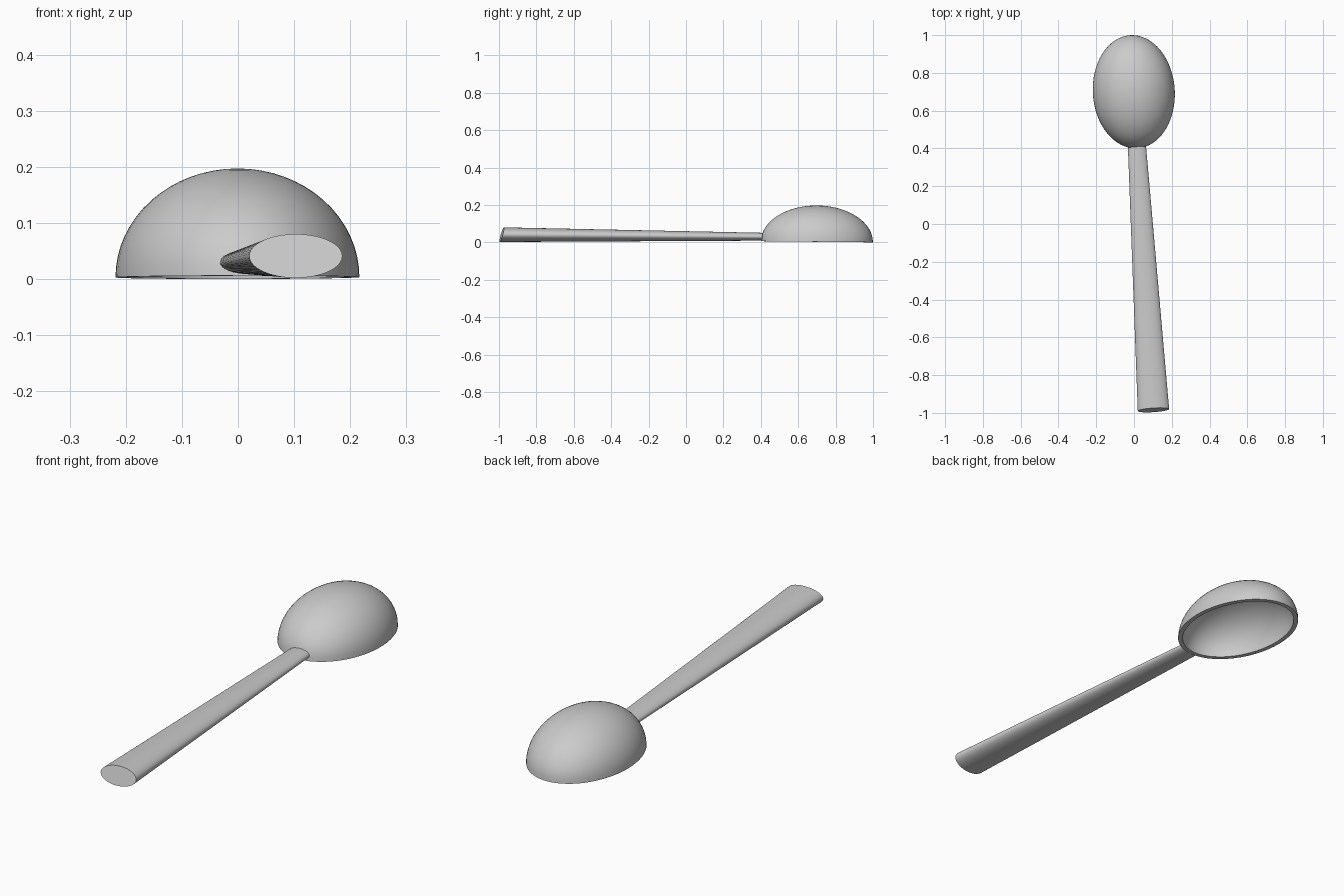
import bpy, bmesh, math
from mathutils import Matrix, Vector

if "Cube" in bpy.data.objects:
    bpy.data.objects.remove(bpy.data.objects["Cube"])

grey = bpy.data.materials.new("grey")
grey.diffuse_color = (0.6, 0.6, 0.6, 1)
grey.use_nodes = True
grey.node_tree.nodes["Principled BSDF"].inputs["Base Color"].default_value = grey.diffuse_color

SEG, RINGS = 64, 16


def ring(bm, fn):
    return [bm.verts.new(fn(2 * math.pi * i / SEG)) for i in range(SEG)]


def bridge(bm, a, b):
    for i in range(SEG):
        j = (i + 1) % SEG
        bm.faces.new((a[i], a[j], b[j], b[i]))


def finish(bm, name):
    bmesh.ops.recalc_face_normals(bm, faces=bm.faces)
    mesh = bpy.data.meshes.new(name)
    bm.to_mesh(mesh)
    bm.free()
    obj = bpy.data.objects.new(name, mesh)
    bpy.context.collection.objects.link(obj)
    mesh.materials.append(grey)
    bpy.ops.object.select_all(action='DESELECT')
    obj.select_set(True)
    bpy.context.view_layer.objects.active = obj
    bpy.ops.object.shade_smooth_by_angle(angle=math.radians(35))
    return obj


# Upturned bowl: outer and inner half ellipsoids joined by a flat rim
def dome(bm, rx, ry, rz):
    rings = []
    for k in range(RINGS):
        t = 0.5 * math.pi * k / RINGS
        rings.append(ring(bm, lambda a: (rx * math.cos(t) * math.cos(a),
                                         ry * math.cos(t) * math.sin(a),
                                         rz * math.sin(t))))
    for a, b in zip(rings, rings[1:]):
        bridge(bm, a, b)
    top = bm.verts.new((0, 0, rz))
    for i in range(SEG):
        bm.faces.new((rings[-1][i], rings[-1][(i + 1) % SEG], top))
    return rings[0]


bm = bmesh.new()
outer = dome(bm, 0.217, 0.30, 0.194)
inner = dome(bm, 0.197, 0.28, 0.174)
bridge(bm, outer, inner)
place = (Matrix.Translation((-0.001, 0.70, 0.003))
         @ Matrix.Rotation(math.radians(3.7), 4, 'Z')
         @ Matrix.Rotation(-0.01, 4, 'X'))
bm.transform(place)
finish(bm, "bowl")

# Tapered oval handle; the free end is cut at a slant
bm = bmesh.new()


def handle_ring(center, rx, rz, slant):
    c = Vector(center)
    yaw = math.radians(3.7)
    return ring(bm, lambda a: c + Vector((rx * math.cos(a),
                                          rx * math.cos(a) * math.sin(yaw) + slant * math.sin(a),
                                          rz * math.sin(a))))


free_end = handle_ring((0.103, -0.985, 0.041), 0.083, 0.039, 0.011)
bowl_end = handle_ring((0.016, 0.406, 0.030), 0.048, 0.021, 0.003)
bridge(bm, free_end, bowl_end)
bm.faces.new(free_end)
bm.faces.new(bowl_end)
finish(bm, "handle")
